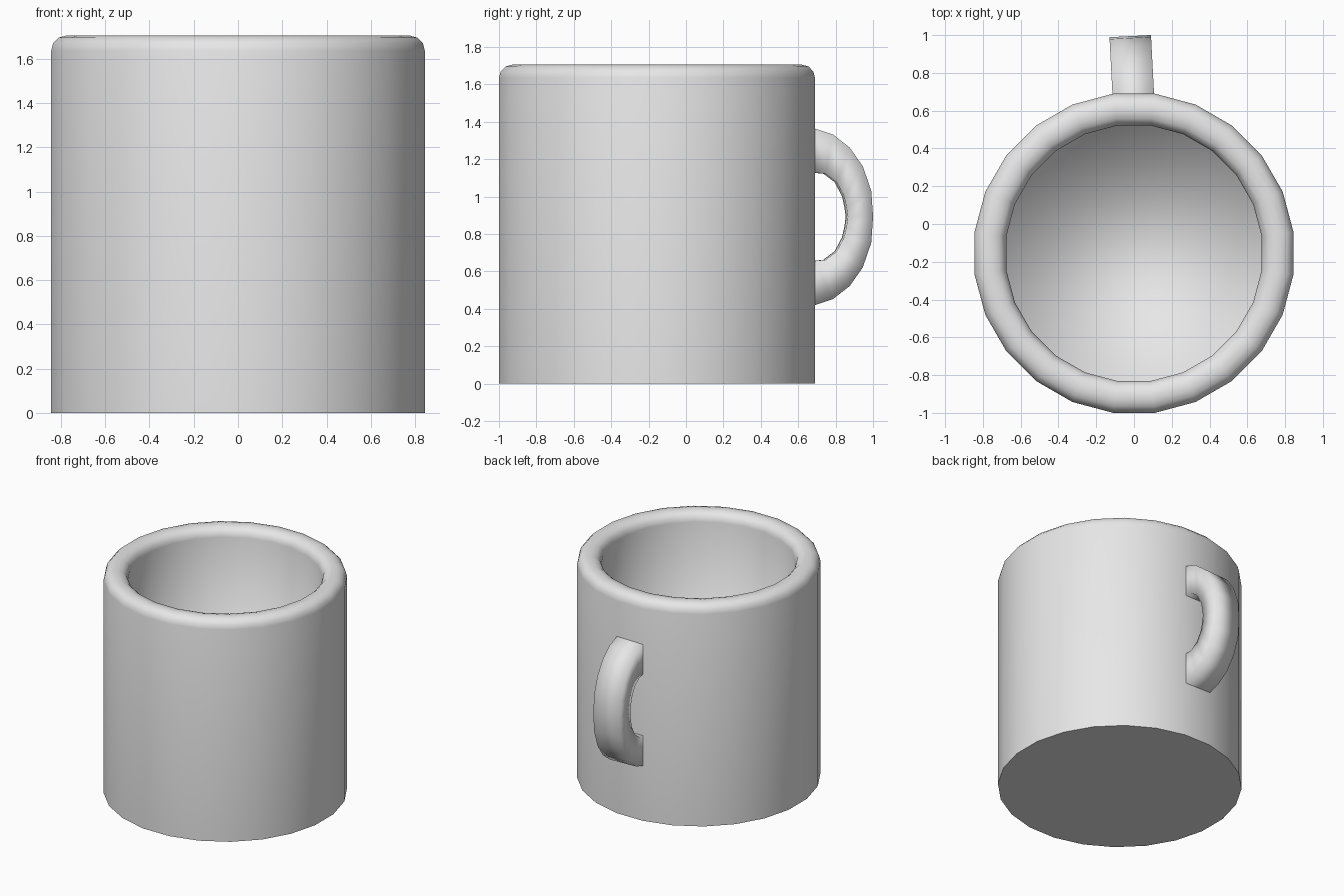
import bpy, bmesh, math
from mathutils import Matrix, Vector

cube = bpy.data.objects.get("Cube")
if cube:
    bpy.data.objects.remove(cube, do_unlink=True)

SIDES = 24
CENTRE_Y = -0.155
OUTER, INNER = 0.852, 0.682
TOP, FLOOR, ROUND = 1.705, 0.17, 0.07

clay = bpy.data.materials.new("light grey")
clay.use_nodes = True
clay.diffuse_color = (0.8, 0.8, 0.8, 1)
clay.node_tree.nodes["Principled BSDF"].inputs["Base Color"].default_value = (0.8, 0.8, 0.8, 1)


def finish(bm, name):
    """Turn a bmesh into a smooth shaded object."""
    bmesh.ops.recalc_face_normals(bm, faces=bm.faces)
    for face in bm.faces:
        face.smooth = True
    mesh = bpy.data.meshes.new(name)
    bm.to_mesh(mesh)
    bm.free()
    mesh.materials.append(clay)
    obj = bpy.data.objects.new(name, mesh)
    bpy.context.collection.objects.link(obj)
    return obj


def bridge(bm, a, b):
    """Join two closed loops of vertices with quads."""
    n = len(a)
    for i in range(n):
        j = (i + 1) % n
        bm.faces.new((a[i], a[j], b[j], b[i]))


# Mug body: outer wall, rounded rim, inner wall and floor
steps = [math.radians(a) for a in (0, 30, 60, 90)]
rim_out = [(OUTER - ROUND + ROUND * math.cos(t), TOP - ROUND + ROUND * math.sin(t)) for t in steps]
rim_in = [(INNER + ROUND - ROUND * math.cos(t), TOP - ROUND + ROUND * math.sin(t)) for t in reversed(steps)]
profile = [(OUTER, 0)] + rim_out + rim_in + [(INNER, FLOOR)]

bm = bmesh.new()
rings = []
for r, z in profile:
    angles = [(i + 0.5) * math.tau / SIDES for i in range(SIDES)]
    rings.append([bm.verts.new((r * math.cos(a), CENTRE_Y + r * math.sin(a), z)) for a in angles])
for a, b in zip(rings, rings[1:]):
    bridge(bm, a, b)
bm.faces.new(rings[-1])
base = bm.faces.new(rings[0])
for edge in base.edges:
    edge.smooth = False
finish(bm, "mug_body")

# Handle: a C-shaped band of rectangular section, upper half mirrored below
MID_Z, HALF = 0.892, 0.11
upper_out = [(0.65, 0.48), (0.69, 0.47), (0.78, 0.44), (0.87, 0.37), (0.94, 0.27), (0.985, 0.14)]
upper_in = [(0.65, 0.235), (0.69, 0.235), (0.74, 0.23), (0.80, 0.185), (0.84, 0.11), (0.853, 0.05)]


def mirrored(half, tip):
    return half + [(tip, 0)] + [(y, -z) for y, z in reversed(half)]


bm = bmesh.new()
sections = []
for (yo, zo), (yi, zi) in zip(mirrored(upper_out, 0.995), mirrored(upper_in, 0.86)):
    corners = [(-HALF, yo, zo), (HALF, yo, zo), (HALF, yi, zi), (-HALF, yi, zi)]
    sections.append([bm.verts.new(c) for c in corners])
for a, b in zip(sections, sections[1:]):
    bridge(bm, a, b)
bm.faces.new(sections[0])
bm.faces.new(sections[-1])

# Slight twist of the handle about its root
pivot = Vector((0, 0.69, 0))
bmesh.ops.rotate(bm, verts=bm.verts, cent=pivot, matrix=Matrix.Rotation(math.radians(3), 3, "Z"))
bmesh.ops.translate(bm, verts=bm.verts, vec=(-0.004, 0, MID_Z))
finish(bm, "handle")
